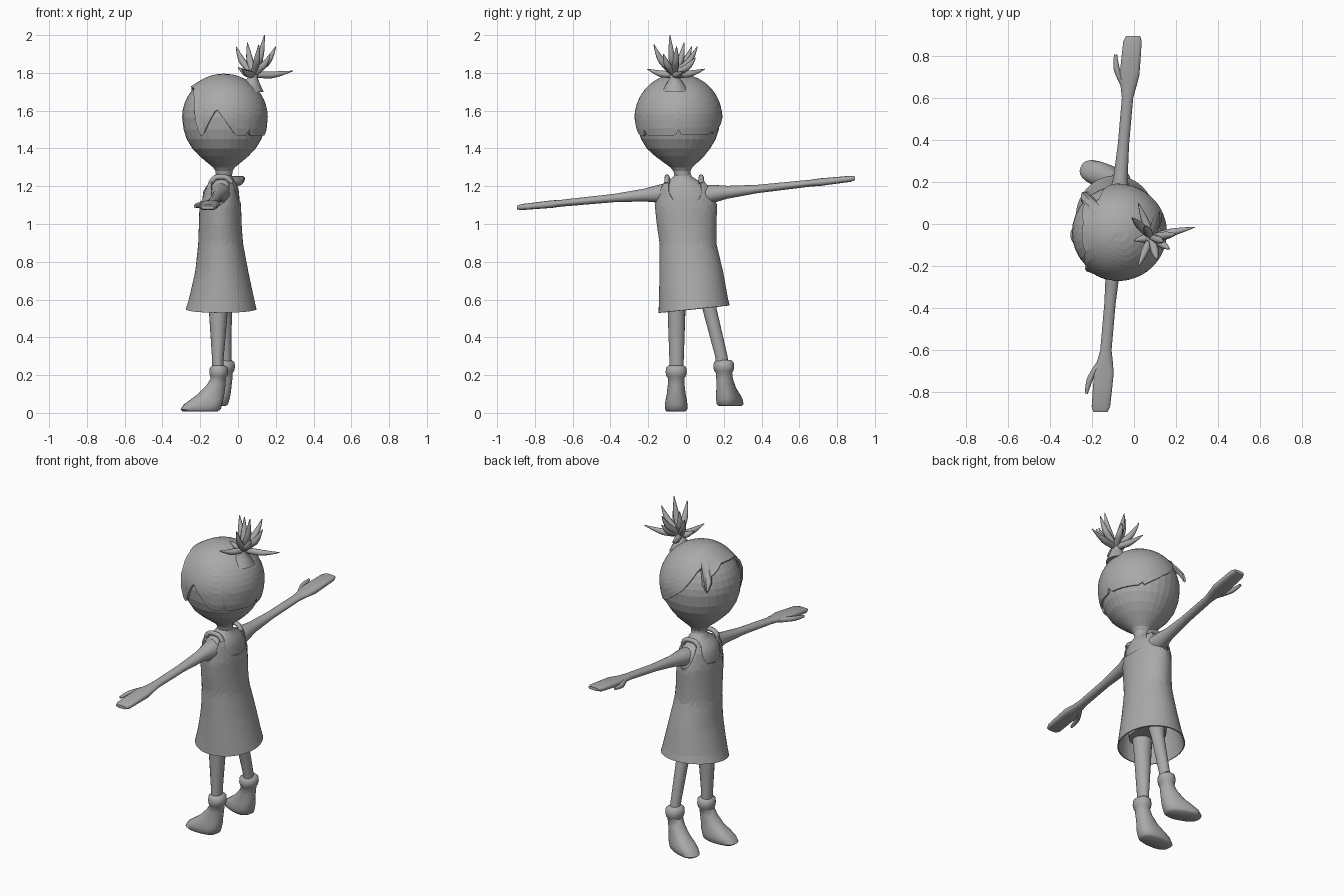
import bpy, bmesh, math
from mathutils import Vector

if "Cube" in bpy.data.objects:
    bpy.data.objects.remove(bpy.data.objects["Cube"])

grey = bpy.data.materials.new("plain grey")
grey.diffuse_color = (0.4, 0.4, 0.4, 1)
grey.use_nodes = True
grey.node_tree.nodes["Principled BSDF"].inputs["Base Color"].default_value = grey.diffuse_color


def lerp(table, t):
    """Interpolate the rows (key, values...) of a table at t."""
    if t <= table[0][0]:
        return table[0][1:]
    for p, q in zip(table, table[1:]):
        if t <= q[0]:
            k = (t - p[0]) / (q[0] - p[0])
            return tuple(a + (b - a) * k for a, b in zip(p[1:], q[1:]))
    return table[-1][1:]


def grid(name, n, rows, f, cap=True, thick=0):
    """Skin closed rings of n points; f(angle, row) gives each point."""
    bm = bmesh.new()
    rings = [[bm.verts.new(f(2 * math.pi * j / n, i)) for j in range(n)] for i in range(rows)]
    for lo, hi in zip(rings, rings[1:]):
        for j in range(n):
            k = (j + 1) % n
            bm.faces.new((lo[j], lo[k], hi[k], hi[j]))
    if cap:
        bm.faces.new(rings[0][::-1])
        bm.faces.new(rings[-1])
    bmesh.ops.remove_doubles(bm, verts=bm.verts, dist=0.0003)
    if cap:
        bmesh.ops.recalc_face_normals(bm, faces=bm.faces)
    me = bpy.data.meshes.new(name)
    bm.to_mesh(me)
    bm.free()
    me.materials.append(grey)
    ob = bpy.data.objects.new(name, me)
    bpy.context.collection.objects.link(ob)
    if thick:
        mod = ob.modifiers.new("thickness", 'SOLIDIFY')
        mod.thickness = thick
        mod.offset = -1
    return ob


def smooth(ob):
    bpy.ops.object.select_all(action='DESELECT')
    ob.select_set(True)
    bpy.context.view_layer.objects.active = ob
    bpy.ops.object.shade_smooth_by_angle(angle=math.radians(50))


def loft(name, rings, n=20):
    """Stack of level ellipses (x, y, z, half x, half y)."""
    def f(a, i):
        x, y, z, rx, ry = rings[i]
        return x + rx * math.cos(a), y + ry * math.sin(a), z
    return grid(name, n, len(rings), f)


def tube(name, pts, radii, depth):
    """Curved tapering tube along a few points."""
    cu = bpy.data.curves.new(name, 'CURVE')
    cu.dimensions = '3D'
    cu.bevel_depth = depth
    cu.bevel_resolution = 2
    cu.use_fill_caps = True
    sp = cu.splines.new('NURBS')
    sp.points.add(len(pts) - 1)
    for p, co, r in zip(sp.points, pts, radii):
        p.co = (*co, 1)
        p.radius = r
    sp.order_u = 3
    sp.use_endpoint_u = True
    sp.resolution_u = 5
    cu.materials.append(grey)
    ob = bpy.data.objects.new(name, cu)
    bpy.context.collection.objects.link(ob)
    bpy.ops.object.select_all(action='DESELECT')
    ob.select_set(True)
    bpy.context.view_layer.objects.active = ob
    bpy.ops.object.convert(target='MESH')


# Head: round skull running down into a funnel chin and neck
CX, CY, CZ = -0.074, -0.04, 1.565
JAW = [(1.20, .05), (1.25, .042), (1.28, .045), (1.30, .058), (1.33, .095), (1.36, .13),
       (1.40, .168), (1.45, .198), (1.50, .214), (CZ, .222)]


def head_r(z, grow=0):
    if z < CZ:
        return lerp(JAW, z)[0] + grow
    return math.sqrt(max(0, (.222 + grow) ** 2 - (z - CZ) ** 2))


levels = [k[0] for k in JAW] + [CZ + .222 * math.sin(math.radians(10 * i)) for i in range(1, 9)] + [CZ + .2219]


def head_pt(a, i):
    z = levels[i]
    r = head_r(z)
    s = min(1, max(0, (z - 1.25) / .15))
    return CX + r * math.cos(a), -.017 + (CY + .017) * s + r * math.sin(a), z


grid("head", 32, len(levels), head_pt)

# Hair cap: lower edge height by angle (0 = back of head, 180 = face)
EDGE = [(-180, 1.73), (-150, 1.72), (-134, 1.66), (-127, 1.5), (-122, 1.46), (-100, 1.61),
        (-76, 1.48), (-70, 1.465), (-58, 1.465), (-54, 1.50), (-50, 1.465), (-4, 1.47),
        (0, 1.50), (4, 1.47), (50, 1.475), (53, 1.5), (56, 1.475), (75, 1.52), (97, 1.59),
        (118, 1.70), (126, 1.725), (131, 1.595), (140, 1.68), (164, 1.73), (180, 1.73)]
HR = 14


def hair_pt(a, i):
    d = math.degrees(a)
    d = d - 360 if d > 180 else d
    t = 1 - i / (HR - 1)
    top = CZ + .231
    z = top - (top - lerp(EDGE, d)[0]) * t ** 1.6
    r = head_r(z, .009) if i < HR - 1 else 0
    front = abs(d) > 122
    r += (.012 if front else .002) * t ** 6
    if 126 < d < 140:
        r += .02 * t ** 4
    return CX + r * math.cos(a), CY + r * math.sin(a), z


grid("hair_cap", 120, HR, hair_pt, cap=False, thick=.014)

# Hair tuft: short stem with a spray of curved spikes
smooth(loft("tuft_stem", [(.06, -.055, 1.70, .075, .075), (.07, -.058, 1.745, .045, .045),
                          (.078, -.06, 1.775, .026, .026), (.085, -.062, 1.815, .028, .028)], 16))
root = Vector((.082, -.062, 1.79))
TIPS = [(.14, -.085, 2.0), (-.01, .03, 1.94), (.20, -.05, 1.94), (.29, -.015, 1.81),
        (.12, .06, 1.94), (.02, -.205, 1.82), (.17, -.12, 1.90), (.05, -.01, 1.96),
        (.11, -.17, 1.95), (.02, .10, 1.82), (0, -.08, 1.83), (.13, .05, 1.88)]
for tip in TIPS:
    tip = Vector(tip)
    out = tip - root
    mid = root + out * .55
    if out.z < .08:
        mid.z -= .012
    else:
        mid += Vector((out.x, out.y, 0)) * .2
    tube("hair_spike", [root, root + (mid - root) * .5, mid, tip], [.9, 1.1, 1.1, .12], .017)

# Torso under the dress
smooth(loft("torso", [(-.09, .01, .62, .09, .12), (-.09, .01, .75, .1, .13), (-.09, .005, .9, .1, .13),
                      (-.09, 0, 1.1, .1, .148), (-.09, 0, 1.17, .095, .142), (-.085, -.01, 1.205, .08, .115),
                      (-.08, -.015, 1.23, .06, .08), (-.077, -.017, 1.25, .046, .05),
                      (-.076, -.018, 1.27, .04, .04)], 28))

# Dress: flared shell with scooped neck and arm openings
DRESS = [(.54, -.09, .047, .19, .192), (.6, -.087, .04, .173, .183), (.75, -.086, .028, .14, .168),
         (.9, -.092, .01, .118, .15), (1.0, -.094, .003, .113, .158), (1.1, -.094, 0, .11, .165),
         (1.2, -.094, -.005, .097, .145), (1.25, -.09, -.01, .072, .115)]
TOP = [(0, 1.115), (25, 1.125), (36, 1.17), (42, 1.235), (55, 1.235), (62, 1.17), (75, 1.12), (90, 1.1)]
DR = 16


def dress_pt(a, i):
    d = math.degrees(math.asin(min(1, abs(math.sin(a)))))
    hem = .55 + .02 * math.sin(a)
    z = hem + (lerp(TOP, d)[0] - hem) * i / (DR - 1)
    x, y, rx, ry = lerp(DRESS, z)
    return x + rx * math.cos(a), y + ry * math.sin(a), z


grid("dress", 60, DR, dress_pt, cap=False, thick=.007)
for s in (-1, 1):
    y = s * .09 - .01
    tube("shoulder_strap", [(-.145, y, 1.215), (-.13, y, 1.245), (-.09, y, 1.25), (-.05, y, 1.245),
                            (-.035, y, 1.215)], [1] * 5, .014)

# Arms with flat mitten hands and thumbs
ARM = [(-.1, .05, .05), (0, .055, .053), (.08, .046, .044), (.15, .034, .034), (.35, .027, .022),
       (.63, .027, .019), (.70, .038, .018), (.77, .047, .02), (.86, .046, .018), (.97, .044, .016),
       (1, .034, .009)]
for shoulder, tip in (((-.09, -.1, 1.165), (-.16, -.896, 1.087)), ((-.075, .1, 1.155), (-.005, .896, 1.242))):
    shoulder, tip = Vector(shoulder), Vector(tip)

    def arm_pt(a, i):
        t, w, h = ARM[i]
        c = shoulder.lerp(tip, t)
        p = .65 if t > .72 else 1
        u, v = math.cos(a), math.sin(a)
        return (c.x + w * math.copysign(abs(u) ** p, u), c.y, c.z + h * math.copysign(abs(v) ** p, v))

    smooth(grid("arm", 20, len(ARM), arm_pt))
    tube("thumb", [shoulder.lerp(tip, t) + Vector((dx, 0, -.003))
                   for t, dx in ((.70, -.02), (.78, -.058), (.83, -.07), (.89, -.075))],
         [1, 1, .9, .5], .015)

# Legs
smooth(loft("left_leg", [(-.107, -.05, .15, .03, .036), (-.107, -.05, .28, .03, .038),
                         (-.104, -.05, .54, .05, .047), (-.095, -.045, .68, .06, .06)]))
smooth(loft("right_leg", [(-.062, .2, .18, .026, .032), (-.063, .187, .30, .028, .033),
                          (-.068, .122, .56, .036, .038), (-.085, .08, .70, .055, .055)]))

# Boots: (height, front reach, back reach, half width), cuff on top
BOOT = [(.008, .19, -.005, .05), (.018, .202, .01, .059), (.045, .185, .018, .06), (.07, .15, .024, .056),
        (.10, .11, .03, .05), (.15, .062, .036, .044), (.185, .042, .038, .044), (.195, .046, .045, .052),
        (.215, .05, .05, .056), (.24, .047, .047, .053), (.252, .03, .03, .04)]
for name, (x, y, z), turn in (("left_boot", (-.102, -.052, 0), 0), ("right_boot", (-.066, .2, .028), -.36)):
    def boot_pt(a, i):
        h, front, back, w = BOOT[i]
        p = .8 if h < .1 else 1
        u, v = math.cos(a), math.sin(a)
        u = math.copysign(abs(u) ** p, u) * (front + back) / 2 - (front - back) / 2
        v = math.copysign(abs(v) ** p, v) * w
        return (x + u * math.cos(turn) - v * math.sin(turn), y + u * math.sin(turn) + v * math.cos(turn), z + h)
    smooth(grid(name, 24, len(BOOT), boot_pt))
